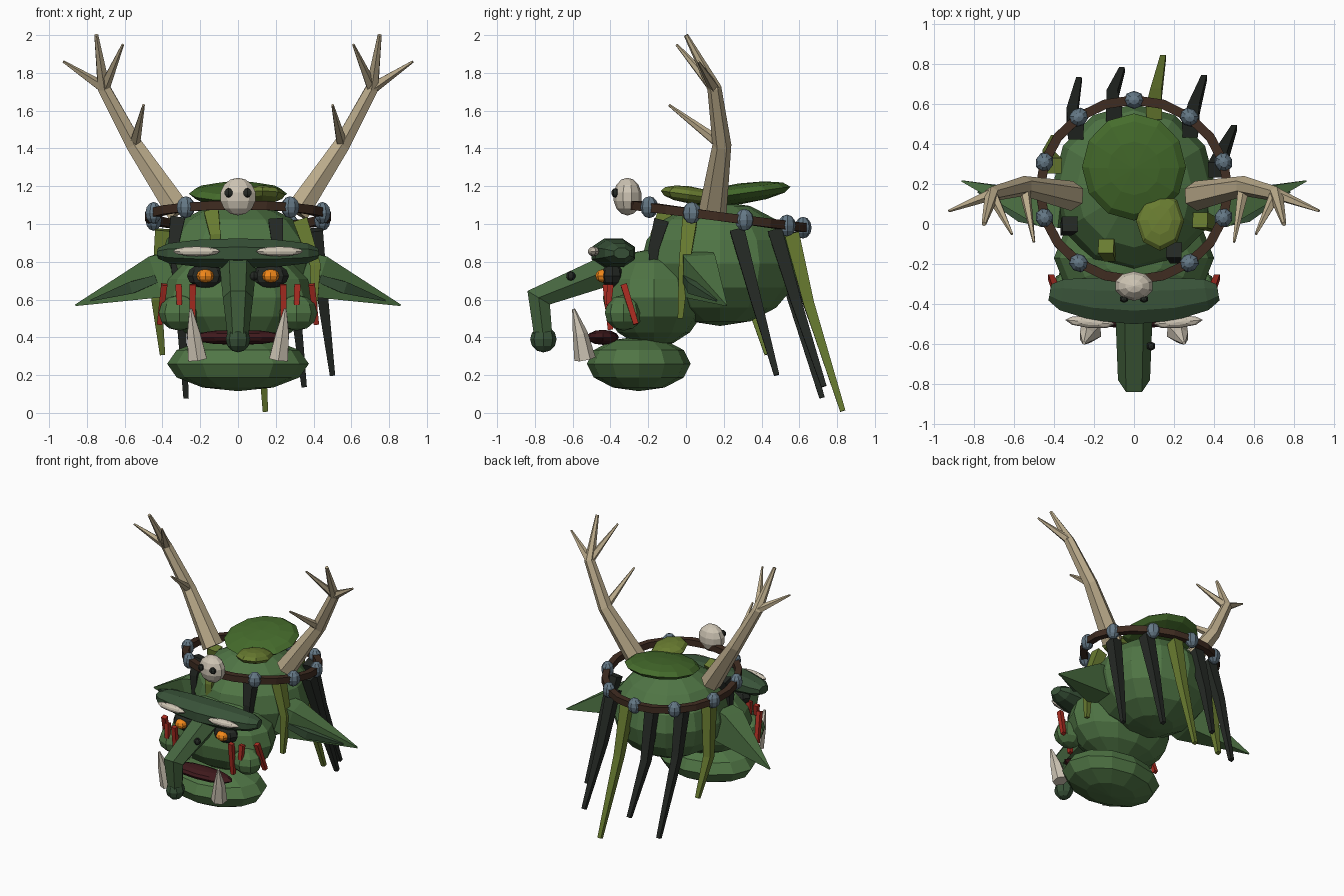
import bpy, bmesh, math
from mathutils import Vector, Matrix, Euler

if "Cube" in bpy.data.objects:
    bpy.data.objects.remove(bpy.data.objects["Cube"])


def mat(name, r, g, b):
    m = bpy.data.materials.new(name)
    m.diffuse_color = (r, g, b, 1)
    m.use_nodes = True
    m.node_tree.nodes["Principled BSDF"].inputs["Base Color"].default_value = m.diffuse_color
    return m


SKIN = mat("skin", 0.08, 0.18, 0.06)
DARK = mat("dark_skin", 0.04, 0.085, 0.04)
NOSE = mat("nose_skin", 0.06, 0.13, 0.05)
MOSS = mat("moss", 0.06, 0.15, 0.025)
OLIVE = mat("olive", 0.14, 0.2, 0.03)
BLACK = mat("black", 0.018, 0.022, 0.018)
BONE = mat("bone", 0.62, 0.56, 0.46)
ANTLER = mat("antler", 0.5, 0.41, 0.26)
BROWN = mat("leather", 0.05, 0.025, 0.015)
STONE = mat("stone", 0.13, 0.19, 0.24)
RED = mat("paint", 0.4, 0.025, 0.015)
MOUTH = mat("mouth", 0.05, 0.01, 0.012)
ORANGE = mat("orange", 0.9, 0.25, 0.01)


def finish(bm, name, m):
    bmesh.ops.recalc_face_normals(bm, faces=bm.faces)
    me = bpy.data.meshes.new(name)
    bm.to_mesh(me)
    bm.free()
    me.materials.append(m)
    ob = bpy.data.objects.new(name, me)
    bpy.context.collection.objects.link(ob)
    return ob


def ball(name, m, loc, rad, rot=(0, 0, 0), seg=10, rings=7):
    """Faceted ellipsoid; rot in degrees."""
    bm = bmesh.new()
    bmesh.ops.create_uvsphere(bm, u_segments=seg, v_segments=rings, radius=1)
    r = Euler([math.radians(a) for a in rot]).to_matrix().to_4x4()
    bm.transform(Matrix.Translation(loc) @ r @ Matrix.Diagonal((*rad, 1)))
    return finish(bm, name, m)


def tube(name, m, pts, radii, n=6, flat=1.0, ref=(0, 1, 0), closed=False):
    """Tapered n-sided tube along a path; flat scales the width along ref."""
    pts = [Vector(p) for p in pts]
    bm = bmesh.new()
    rings, k = [], len(pts)
    for i, p in enumerate(pts):
        a = pts[(i - 1) % k] if closed or i > 0 else p
        b = pts[(i + 1) % k] if closed or i < k - 1 else p
        if a != p and b != p:
            t = ((p - a).normalized() + (b - p).normalized()).normalized()
        else:
            t = (b - a).normalized()
        u = t.cross(Vector(ref)).normalized()
        v = u.cross(t)
        ang = [2 * math.pi * (j + 0.5) / n for j in range(n)]
        rings.append([bm.verts.new(p + radii[i] * (u * math.cos(q) + v * flat * math.sin(q))) for q in ang])
    for i in range(k if closed else k - 1):
        r0, r1 = rings[i], rings[(i + 1) % k]
        for j in range(n):
            bm.faces.new((r0[j], r0[(j + 1) % n], r1[(j + 1) % n], r1[j]))
    if not closed:
        bm.faces.new(rings[0])
        bm.faces.new(rings[-1])
    return finish(bm, name, m)


# Head masses
ball("cranium", SKIN, (0, 0.18, 0.79), (0.41, 0.42, 0.33), seg=12, rings=8)
ball("face", SKIN, (0, -0.17, 0.61), (0.4, 0.27, 0.26), seg=12, rings=8)
ball("jaw", SKIN, (0, -0.25, 0.26), (0.375, 0.275, 0.145), seg=12, rings=6)
ball("mouth", MOUTH, (0, -0.44, 0.4), (0.26, 0.085, 0.04), seg=12, rings=6)

# Heavy brow, tapering and bending back at the ends
tube("brow", DARK,
     [(x, -0.385 + 0.25 * x * x, 0.845) for x in (-0.42, -0.36, -0.2, 0, 0.2, 0.36, 0.42)],
     [0.045, 0.085, 0.115, 0.125, 0.115, 0.085, 0.045], n=8, flat=0.68, ref=(0, 0, 1))

# Hooked nose with bulb tip and wart
tube("nose", NOSE, [(0, -0.4, 0.76), (0, -0.78, 0.61), (0, -0.755, 0.4)],
     [0.095, 0.08, 0.055], n=6, ref=(1, 0, 0))
ball("nose_tip", DARK, (0, -0.755, 0.39), (0.065, 0.07, 0.07), seg=8, rings=6)
ball("nose_wart", BLACK, (0.085, -0.61, 0.725), (0.025, 0.025, 0.025), seg=6, rings=5)

for s, side in ((-1, "left"), (1, "right")):
    def P(x, y, z):
        return (s * x, y, z)

    # Eyes, brow tufts, cheeks
    ball("eye_socket_" + side, BLACK, P(0.17, -0.39, 0.725), (0.1, 0.06, 0.065), seg=8, rings=6)
    ball("eye_" + side, ORANGE, P(0.173, -0.435, 0.725), (0.047, 0.045, 0.036), seg=8, rings=6)
    ball("brow_tuft_" + side, BONE, P(0.22, -0.49, 0.855), (0.125, 0.03, 0.026), (0, 0, s * 5), seg=8, rings=6)
    ball("cheek_" + side, SKIN, P(0.31, -0.33, 0.53), (0.11, 0.1, 0.095), seg=8, rings=6)

    # Tusks
    tube("tusk_" + side, BONE, [P(0.215, -0.535, 0.285), P(0.235, -0.56, 0.42), P(0.25, -0.595, 0.55)],
         [0.057, 0.04, 0.008], n=6)

    # War paint
    stripes = [((0.24, -0.425, 0.68), (0.24, -0.4, 0.44)),
               ((0.315, -0.4, 0.68), (0.31, -0.41, 0.57)),
               ((0.39, -0.33, 0.68), (0.415, -0.265, 0.47))]
    for i, (a, b) in enumerate(stripes):
        tube(f"paint_{side}_{i}", RED, [P(*a), P(*b)], [0.024, 0.02], n=4)

    # Ears with darker inner fold
    tube("ear_" + side, SKIN, [P(0.34, 0.06, 0.75), P(0.42, 0.07, 0.725), P(0.86, 0.215, 0.57)],
         [0.15, 0.16, 0.006], n=4, flat=0.75)
    tube("inner_ear_" + side, DARK, [P(0.43, 0.0, 0.71), P(0.56, 0.035, 0.665), P(0.78, 0.16, 0.595)],
         [0.03, 0.045, 0.006], n=4, flat=0.8)

    # Antlers: beam plus tines
    fork, elbow = P(0.71, 0.15, 1.72), P(0.55, 0.19, 1.42)
    tube("antler_beam_" + side, ANTLER, [P(0.31, 0.14, 1.06), elbow, fork, P(0.75, 0, 2.0)],
         [0.075, 0.05, 0.038, 0.012], n=6)
    for i, (a, b, r) in enumerate([(elbow, P(0.5, -0.09, 1.63), 0.032),
                                   (fork, P(0.61, -0.05, 1.95), 0.032),
                                   (fork, P(0.925, 0.065, 1.86), 0.032)]):
        tube(f"antler_tine_{side}_{i}", ANTLER, [a, b], [r, 0.007], n=5)


# Tilted headband with beads
def band(a):
    y = 0.17 + 0.45 * math.sin(a)
    return (0.47 * math.cos(a), y, 1.063 - 0.133 * y)


tube("headband", BROWN, [band(math.pi * i / 10) for i in range(20)], [0.033] * 20,
     n=4, ref=(0, 0, 1), closed=True)
for i in range(10):
    a = math.radians(90 + 36 * i)
    if i != 5:
        ball(f"bead_{i}", STONE, band(a), (0.052, 0.045, 0.058), (0, 0, 36 * i), seg=8, rings=6)

# Small skull at the front of the band
ball("trophy_skull", BONE, (0, -0.31, 1.145), (0.1, 0.075, 0.1), seg=10, rings=7)
for s in (-1, 1):
    ball("trophy_eye", BLACK, (s * 0.05, -0.375, 1.165), (0.025, 0.02, 0.025), seg=6, rings=5)

# Moss caps
ball("moss_large", MOSS, (0, 0.285, 1.16), (0.26, 0.27, 0.055), (8, 0, 0), seg=12, rings=6)
ball("moss_small", OLIVE, (0.13, 0.015, 1.155), (0.12, 0.15, 0.045), (-8, 0, 0), seg=8, rings=6)

# Hanging hair locks: colour, then root, bend and end
locks = [(BLACK, (0.41, 0.27, 0.97), (0.45, 0.37, 0.6), (0.5, 0.48, 0.2)),
         (BLACK, (0.28, 0.47, 0.97), (0.3, 0.58, 0.6), (0.35, 0.73, 0.14)),
         (OLIVE, (0.1, 0.56, 0.95), (0.11, 0.65, 0.58), (0.145, 0.83, 0.01)),
         (BLACK, (-0.1, 0.55, 0.95), (-0.11, 0.64, 0.6), (-0.06, 0.77, 0.2)),
         (BLACK, (-0.29, 0.46, 0.97), (-0.31, 0.55, 0.65), (-0.275, 0.72, 0.08)),
         (OLIVE, (-0.4, 0.29, 0.97), (-0.43, 0.34, 0.6), (-0.4, 0.43, 0.31)),
         (OLIVE, (0.33, 0.02, 1.02), (0.41, -0.01, 0.78), (0.4, -0.03, 0.5)),
         (BLACK, (-0.32, 0.0, 1.03), (-0.34, -0.03, 0.9), (-0.32, -0.04, 0.6)),
         (BLACK, (0.2, -0.13, 1.02), (0.21, -0.17, 0.87), (0.22, -0.18, 0.7)),
         (OLIVE, (-0.14, -0.11, 1.06), (-0.12, -0.16, 0.94), (-0.12, -0.17, 0.75))]
for i, (m, *pts) in enumerate(locks):
    tube(f"hair_lock_{i}", m, pts, [0.055, 0.04, 0.02], n=4)
